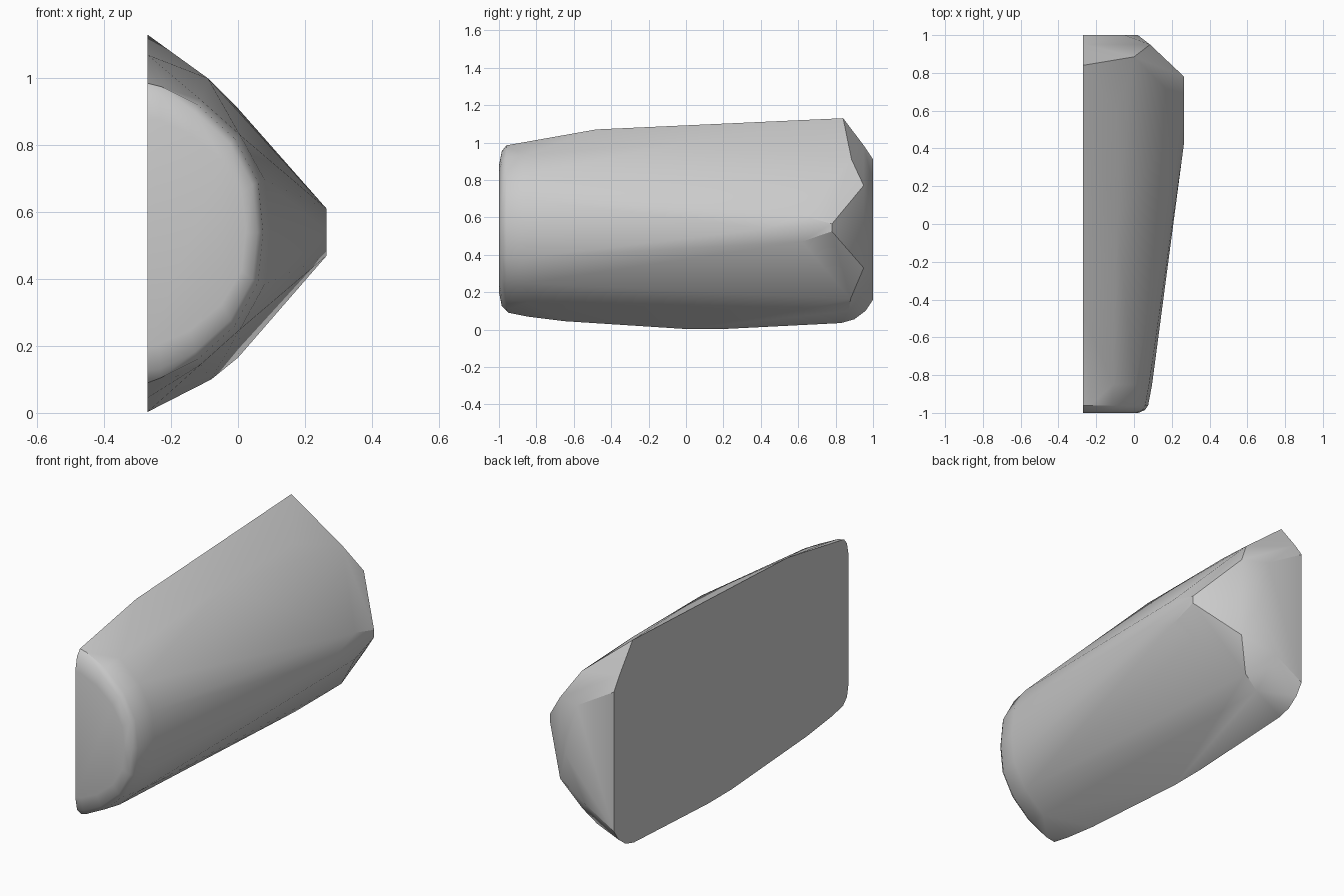
import bpy
import bmesh

# Start from an empty scene
default_cube = bpy.data.objects.get("Cube")
if default_cube:
    bpy.data.objects.remove(default_cube, do_unlink=True)

FLAT = -0.27      # x of the flat mounting face
MID = 0.54        # middle height


def make_material(name, colour):
    material = bpy.data.materials.new(name)
    material.use_nodes = True
    material.diffuse_color = colour
    shader = next(n for n in material.node_tree.nodes if n.type == "BSDF_PRINCIPLED")
    shader.inputs["Base Color"].default_value = colour
    return material


def ring(half_outline, y, width, height):
    """Mirror a half outline in z, scaled outward from the flat face."""
    points = []
    for x, z in half_outline:
        for side in (-1, 1):
            points.append((FLAT + (x - FLAT) * width, y, MID + side * z * height))
    return points


def hull_object(name, points, material):
    """Wrap the guide points in one faceted shell."""
    bm = bmesh.new()
    for point in points:
        bm.verts.new(point)
    result = bmesh.ops.convex_hull(bm, input=bm.verts[:])
    spare = {v for v in result["geom_interior"] + result["geom_unused"]
             if isinstance(v, bmesh.types.BMVert)}
    bmesh.ops.delete(bm, geom=list(spare), context="VERTS")
    bmesh.ops.dissolve_limit(bm, angle_limit=0.01, verts=bm.verts[:], edges=bm.edges[:])
    bmesh.ops.recalc_face_normals(bm, faces=bm.faces[:])
    mesh = bpy.data.meshes.new(name)
    bm.to_mesh(mesh)
    bm.free()
    mesh.materials.append(material)
    obj = bpy.data.objects.new(name, mesh)
    bpy.context.collection.objects.link(obj)
    bpy.ops.object.select_all(action="DESELECT")
    obj.select_set(True)
    bpy.context.view_layer.objects.active = obj
    bpy.ops.object.shade_smooth_by_angle(angle=0.6)
    return obj


# Flat face outline (y, z)
flat_outline = [
    (-1, .2), (-.95, .09), (-.85, .07), (-.65, .045), (0, .003), (.2, .003),
    (.83, .035), (.9, .055), (.96, .1), (1, .16), (1, .91), (.95, .985),
    (.84, 1.13), (-.48, 1.07), (-.96, .985), (-1, .87),
]
points = [(FLAT, y, z) for y, z in flat_outline]

# Rounded front end (x, half height)
front_half = [(FLAT, .44), (-.23, .435), (-.12, .38), (-.01, .28), (.06, .15), (.075, 0)]
for y, width, height in ((-1, .85, .77), (-.985, .95, .94), (-.96, 1, 1), (-.85, 1.06, 1.04)):
    points += ring(front_half, y, width, height)

# Small facet on the outer tip
points += [(.265, .43, MID), (.265, .62, .61), (.265, .62, .47),
           (.265, .78, .565), (.265, .78, .525)]

# Upper and lower shoulders
points += [(-.09, 0, 1), (-.09, .6, 1), (0, .885, .91),
           (0, .88, .165), (-.08, .6, .1), (-.08, .87, .1)]

# Sloped back corner and back face
points += [(.085, .95, .77), (.085, .95, .33), (-.05, 1, .78), (-.1, 1, .26),
           (.02, 1, .59), (.02, 1, .5)]

grey = make_material("plain grey", (.6, .6, .6, 1))
hull_object("shell_body", points, grey)
